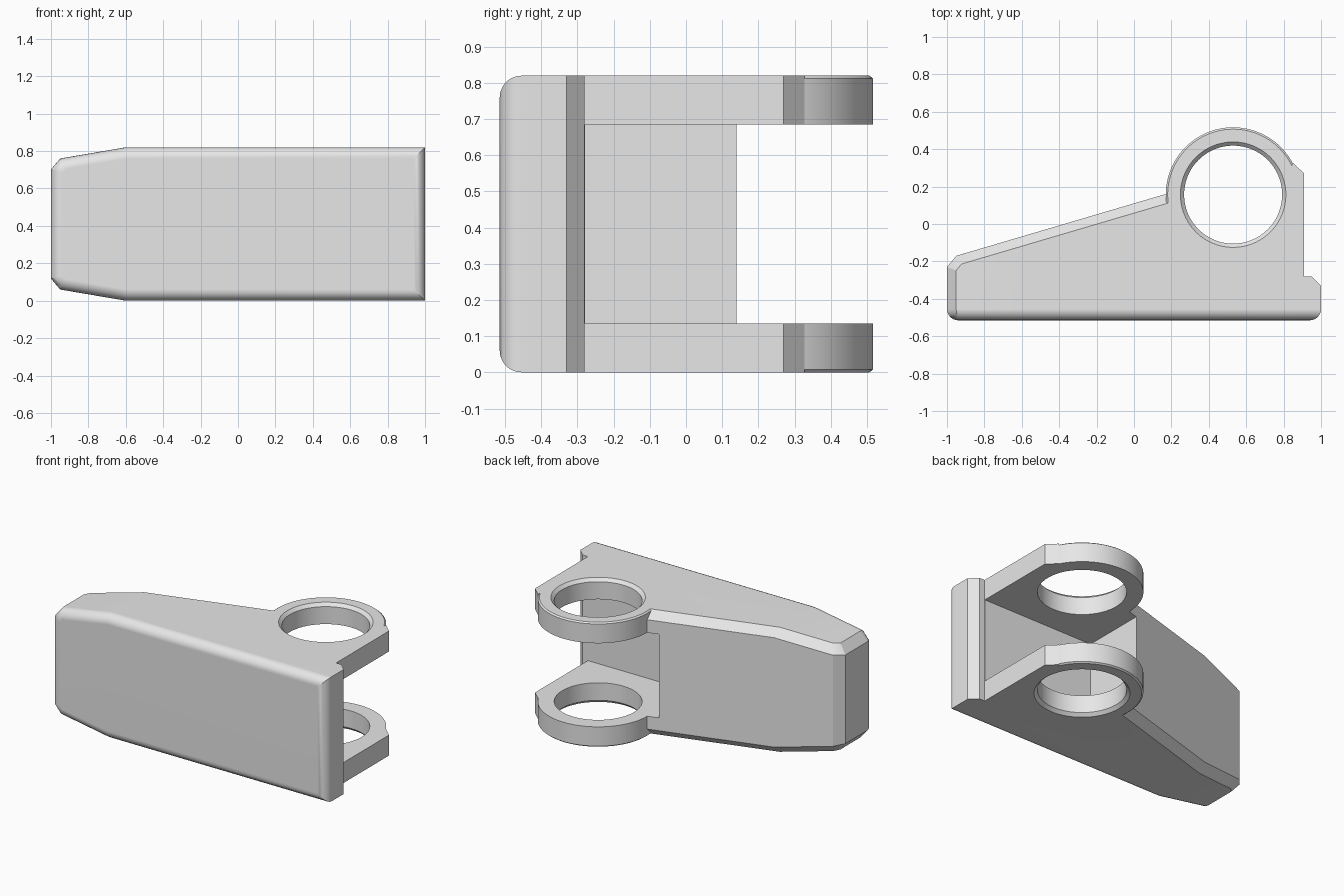
import bpy, bmesh, math
from mathutils import Vector

if "Cube" in bpy.data.objects:
    bpy.data.objects.remove(bpy.data.objects["Cube"], do_unlink=True)

HEIGHT = 0.82
EAR = 0.135                      # thickness of each ear
CENTRE = (0.53, 0.157)           # ring axis

grey = bpy.data.materials.new("light_grey")
grey.use_nodes = True
grey.diffuse_color = (0.8, 0.8, 0.8, 1)
grey.node_tree.nodes["Principled BSDF"].inputs["Base Color"].default_value = (0.8, 0.8, 0.8, 1)


def finish(bm, name):
    bmesh.ops.recalc_face_normals(bm, faces=bm.faces)
    mesh = bpy.data.meshes.new(name)
    bm.to_mesh(mesh)
    bm.free()
    mesh.materials.append(grey)
    obj = bpy.data.objects.new(name, mesh)
    bpy.context.collection.objects.link(obj)
    return obj


def prism(outline, z0, z1):
    bm = bmesh.new()
    base = bm.faces.new([bm.verts.new((x, y, z0)) for x, y in outline])
    top = bmesh.ops.extrude_face_region(bm, geom=[base])
    verts = [g for g in top["geom"] if isinstance(g, bmesh.types.BMVert)]
    bmesh.ops.translate(bm, verts=verts, vec=(0, 0, z1 - z0))
    bmesh.ops.recalc_face_normals(bm, faces=bm.faces)
    return bm


def lathe(name, profile, sides=96):
    # Closed solid turned about the ring axis from (radius, z) pairs
    bm = bmesh.new()
    rings = []
    for r, z in profile:
        angles = [2 * math.pi * i / sides for i in range(sides)]
        rings.append([bm.verts.new((CENTRE[0] + r * math.cos(a),
                                    CENTRE[1] + r * math.sin(a), z)) for a in angles])
    for low, high in zip(rings, rings[1:]):
        for i in range(sides):
            j = (i + 1) % sides
            bm.faces.new((low[i], low[j], high[j], high[i]))
    bm.faces.new(rings[0])
    bm.faces.new(rings[-1])
    return finish(bm, name)


def combine(target, tool, operation):
    mod = target.modifiers.new(operation.lower(), 'BOOLEAN')
    mod.operation = operation
    mod.solver = 'EXACT'
    mod.object = tool
    bpy.context.view_layer.objects.active = target
    bpy.ops.object.modifier_apply(modifier=mod.name)
    bpy.data.objects.remove(tool, do_unlink=True)


# Body: plan outline raised to full height
outline = [(-1, -0.515), (1, -0.515), (1, -0.33), (0.95, -0.28), (0.91, -0.28),
           (0.91, 0.27), (0.85, 0.327), (0.8, 0.2), (0.25, 0.184),
           (-0.95, -0.17), (-1, -0.23)]
bm = prism(outline, 0, HEIGHT)

# Narrow the far end in height
bmesh.ops.bisect_plane(bm, geom=bm.verts[:] + bm.edges[:] + bm.faces[:],
                       plane_co=(-0.6, 0, 0), plane_no=(1, 0, 0))
for v in bm.verts:
    if v.co.x < -0.601:
        drop = (-0.6 - v.co.x) * 0.17
        v.co.z += drop if v.co.z < HEIGHT / 2 else -drop
bm.normal_update()

# Flat chamfer along the sloping back and the narrow end
chamfer = []
for e in bm.edges:
    caps = [f for f in e.link_faces if abs(f.normal.z) > 0.7]
    sides = [f for f in e.link_faces if abs(f.normal.z) < 0.3]
    middle = (e.verts[0].co + e.verts[1].co) / 2
    if len(caps) == 1 and len(sides) == 1 and sides[0].normal.x < -0.2 and middle.x < 0.3:
        chamfer.append(e)
bmesh.ops.bevel(bm, geom=chamfer, offset=0.05, offset_type='OFFSET', segments=1,
                affect='EDGES', profile=0.5)
bm.normal_update()

# Round the rim of the front face
rim = [e for e in bm.edges if sum(f.normal.y < -0.99 for f in e.link_faces) == 1]
bmesh.ops.bevel(bm, geom=rim, offset=0.06, offset_type='OFFSET', segments=6,
                affect='EDGES', profile=0.5)
body = finish(bm, "bracket_body")

# Ring boss with slightly broken outer rims
boss = lathe("ring_boss", [(0.35, 0), (0.36, 0.008), (0.36, HEIGHT - 0.008), (0.35, HEIGHT)])
combine(body, boss, 'UNION')

# Pocket that separates the two ears
pocket = finish(prism([(0.1, -0.279), (1.3, -0.279), (1.3, 0.8), (0.1, 0.8)],
                      EAR, HEIGHT - EAR), "pocket_cutter")
combine(body, pocket, 'DIFFERENCE')

# Bore through both ears, countersunk on the outer sides
bore = lathe("bore_cutter", [(0.302, -0.02), (0.262, 0.02),
                             (0.262, HEIGHT - 0.02), (0.302, HEIGHT + 0.02)])
combine(body, bore, 'DIFFERENCE')

# Smooth rounds, crisp corners
for o in bpy.context.selected_objects:
    o.select_set(False)
body.select_set(True)
bpy.context.view_layer.objects.active = body
bpy.ops.object.shade_smooth_by_angle(angle=math.radians(25))
weighted = body.modifiers.new("even_shading", 'WEIGHTED_NORMAL')
weighted.keep_sharp = True
